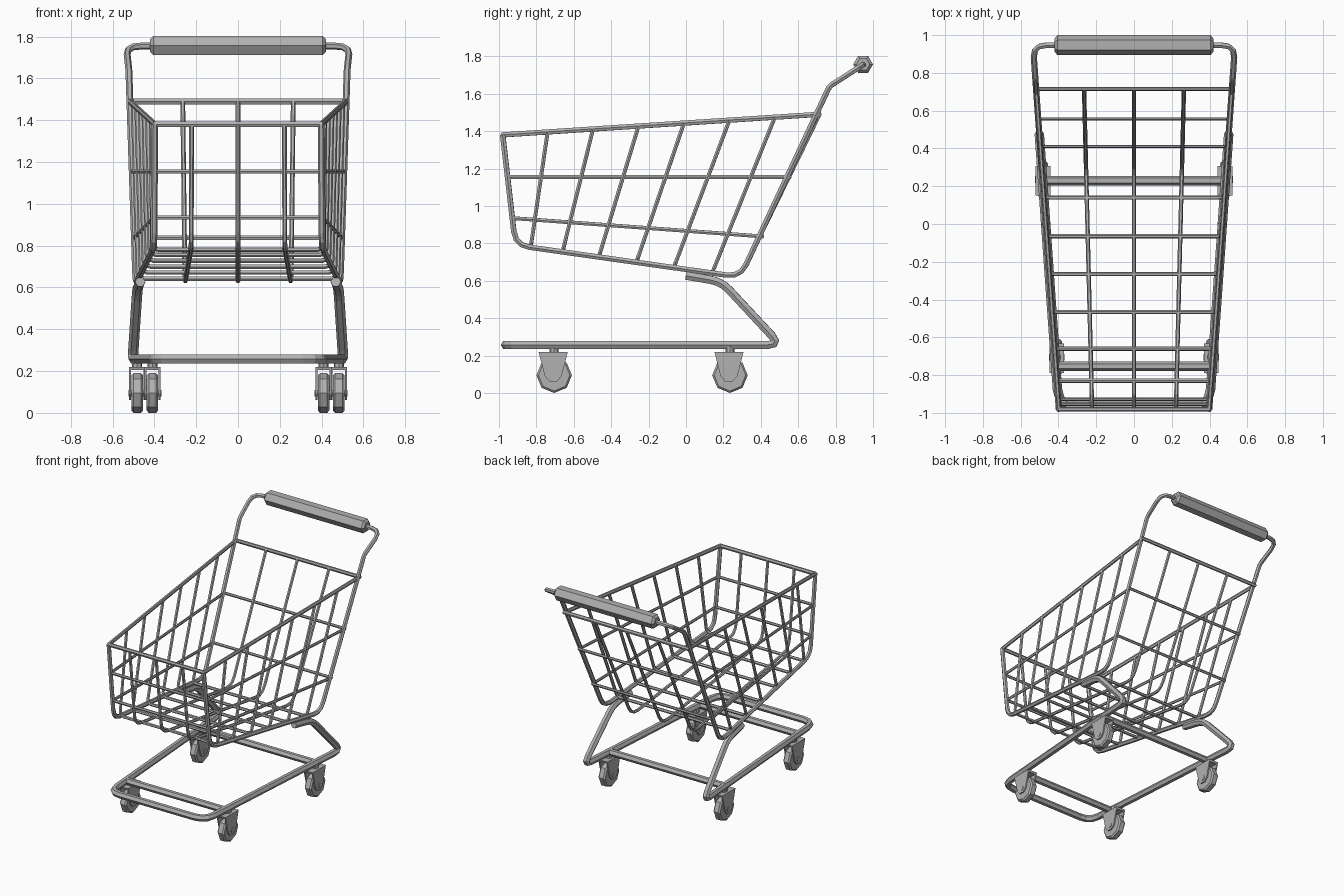
import bpy, bmesh, math
from mathutils import Vector, Matrix

cube = bpy.data.objects.get("Cube")
if cube:
    bpy.data.objects.remove(cube, do_unlink=True)

GREY = (0.44, 0.44, 0.44, 1)
metal = bpy.data.materials.new("grey metal")
metal.use_nodes = True
metal.diffuse_color = GREY
metal.node_tree.nodes["Principled BSDF"].inputs["Base Color"].default_value = GREY


def add_object(name, mesh):
    obj = bpy.data.objects.new(name, mesh)
    mesh.materials.clear()
    mesh.materials.append(metal)
    bpy.context.collection.objects.link(obj)
    return obj


def rounded(points, sizes, steps=3):
    """Replace each inner corner by a short curve of its own size."""
    pts = [Vector(p) for p in points]
    out = [pts[0]]
    for before, corner, after, size in zip(pts, pts[1:], pts[2:], sizes):
        a = corner + (before - corner).normalized() * size
        b = corner + (after - corner).normalized() * size
        for i in range(steps + 1):
            t = i / steps
            out.append(a * (1 - t) ** 2 + corner * 2 * t * (1 - t) + b * t * t)
    return out + [pts[-1]]


def tube(name, points, radius, closed=False):
    """Six-sided tube along a path, as a flat-shaded mesh."""
    curve = bpy.data.curves.new(name, "CURVE")
    curve.dimensions = "3D"
    curve.bevel_depth = radius
    curve.bevel_resolution = 1
    curve.use_fill_caps = True
    spline = curve.splines.new("POLY")
    spline.points.add(len(points) - 1)
    for point, co in zip(spline.points, points):
        point.co = (*co, 1)
    spline.use_cyclic_u = closed
    spline.use_smooth = False
    temp = bpy.data.objects.new(name + " path", curve)
    bpy.context.collection.objects.link(temp)
    bpy.context.view_layer.update()
    mesh = bpy.data.meshes.new_from_object(temp.evaluated_get(bpy.context.evaluated_depsgraph_get()))
    bpy.data.objects.remove(temp, do_unlink=True)
    return add_object(name, mesh)


def cylinder(name, center, radius, length, sides, axis="X", chamfer=0):
    bm = bmesh.new()
    turn = Matrix.Rotation(math.pi / 2, 4, "Y") if axis == "X" else Matrix()
    bmesh.ops.create_cone(bm, cap_ends=True, segments=sides, radius1=radius, radius2=radius,
                          depth=length, matrix=Matrix.Translation(center) @ turn)
    mesh = bpy.data.meshes.new(name)
    bm.to_mesh(mesh)
    bm.free()
    obj = add_object(name, mesh)
    if chamfer:
        mod = obj.modifiers.new("chamfer", "BEVEL")
        mod.width = chamfer
        mod.segments = 1
        mod.limit_method = "ANGLE"
        mod.angle_limit = math.radians(70)
    return obj


def prism(name, profile, x, y, width):
    """Side profile extruded along x."""
    bm = bmesh.new()
    face = bm.faces.new([bm.verts.new((x - width / 2, y + dy, z)) for dy, z in profile])
    new = bmesh.ops.extrude_face_region(bm, geom=[face])["geom"]
    bmesh.ops.translate(bm, vec=(width, 0, 0), verts=[v for v in new if isinstance(v, bmesh.types.BMVert)])
    bmesh.ops.recalc_face_normals(bm, faces=bm.faces)
    mesh = bpy.data.meshes.new(name)
    bm.to_mesh(mesh)
    bm.free()
    return add_object(name, mesh)


# Taper shared by basket and base: half width grows towards the back
def on_side(y, z):
    return Vector((0.398 + 0.071 * (y + 0.98), y, z))


def mirrored(points):
    """Path on the +x side continued back along the -x side."""
    return points + [Vector((-p[0], p[1], p[2])) for p in reversed(points)]


def rim_z(y):
    return 1.38 + 0.065 * (y + 0.98)


def floor_z(y):
    return 0.662 - 0.142 * y


FRONT_TOP, FRONT_LOW = (-0.98, 1.38), (-0.912, 0.79)
BACK_LOW, BACK_TOP = (0.29, 0.62), (0.715, 1.49)
RAIL, WIRE, BASE = 0.0165, 0.0115, 0.025
BEND = 0.075

# Outer frame, one tube from the basket nose up to the handle and back
frame = [on_side(*p) for p in (FRONT_TOP, FRONT_LOW, BACK_LOW, (0.767, 1.64), (0.947, 1.755))]
bends = [BEND, BEND, 0.02, BEND]
tube("basket_frame_and_handle", rounded(mirrored(frame), bends + bends[::-1]), RAIL)
cylinder("handle_grip", (0, 0.947, 1.757), 0.053, 0.84, 6, chamfer=0.015)

# Basket rim
tube("basket_rim", mirrored([on_side(*FRONT_TOP), on_side(*BACK_TOP)]), RAIL * 0.95, closed=True)

# Lengthwise wires over nose, floor and back
for name, side in (("right", -1), ("middle", 0), ("left", 1)):
    path = [(side * (0.222 + 0.025 * (y + 0.98)), y, z)
            for y, z in (FRONT_TOP, FRONT_LOW, BACK_LOW, BACK_TOP)]
    tube(f"{name}_lengthwise_wire", rounded(path, [BEND, BEND]), WIRE)

# U-shaped wires down the sides and across the floor
for i, low in enumerate((-0.83, -0.66, -0.466, -0.265, -0.065, 0.14)):
    top = -0.74 + 0.243 * i
    path = mirrored([on_side(top, rim_z(top)), on_side(low, floor_z(low))])
    tube(f"cross_wire_{i + 1}", rounded(path, [0.03, 0.03], 2), WIRE)

# Horizontal hoops round the basket
for name, nose, back in (("upper_hoop", (-0.954, 1.155), (0.557, 1.155)),
                         ("lower_hoop", (-0.928, 0.935), (0.41, 0.837))):
    tube(name, mirrored([on_side(*nose), on_side(*back)]), WIRE, closed=True)

# Base: legs, side rails and rounded nose
base = [on_side(*p) for p in ((0.0, 0.627), (0.19, 0.595), (0.505, 0.257), (-0.965, 0.257))]
tube("base_frame", rounded(mirrored(base), [0.06, 0.07, 0.09, 0.09, 0.07, 0.06]), BASE)

# Axle bars and casters
FORK = [(-0.078, 0.22), (0.078, 0.22), (0.045, 0.09), (0.02, 0.062), (-0.02, 0.062), (-0.045, 0.09)]
FORK_TOP = [(-0.078, 0.22), (0.078, 0.22), (0.074, 0.205), (-0.074, 0.205)]
for end, bar_y, x, y in (("front", -0.753, 0.409, -0.705), ("back", 0.23, 0.482, 0.235)):
    tube(end + "_axle_bar", mirrored([on_side(bar_y, 0.257)]), BASE)
    for side, sign in (("left", 1), ("right", -1)):
        cx = sign * x
        label = f"{end}_{side}_"
        cylinder(label + "wheel", (cx, y, 0.095), 0.095, 0.055, 8, chamfer=0.01)
        cylinder(label + "axle", (cx, y, 0.095), 0.018, 0.084, 6)
        cylinder(label + "stem", (cx, y, 0.232), 0.024, 0.05, 8, axis="Z")
        prism(label + "fork_top", FORK_TOP, cx, y - 0.005, 0.076)
        for part, offset in (("inner", -sign), ("outer", sign)):
            prism(label + "fork_" + part, FORK, cx + offset * 0.034, y - 0.005, 0.01)
